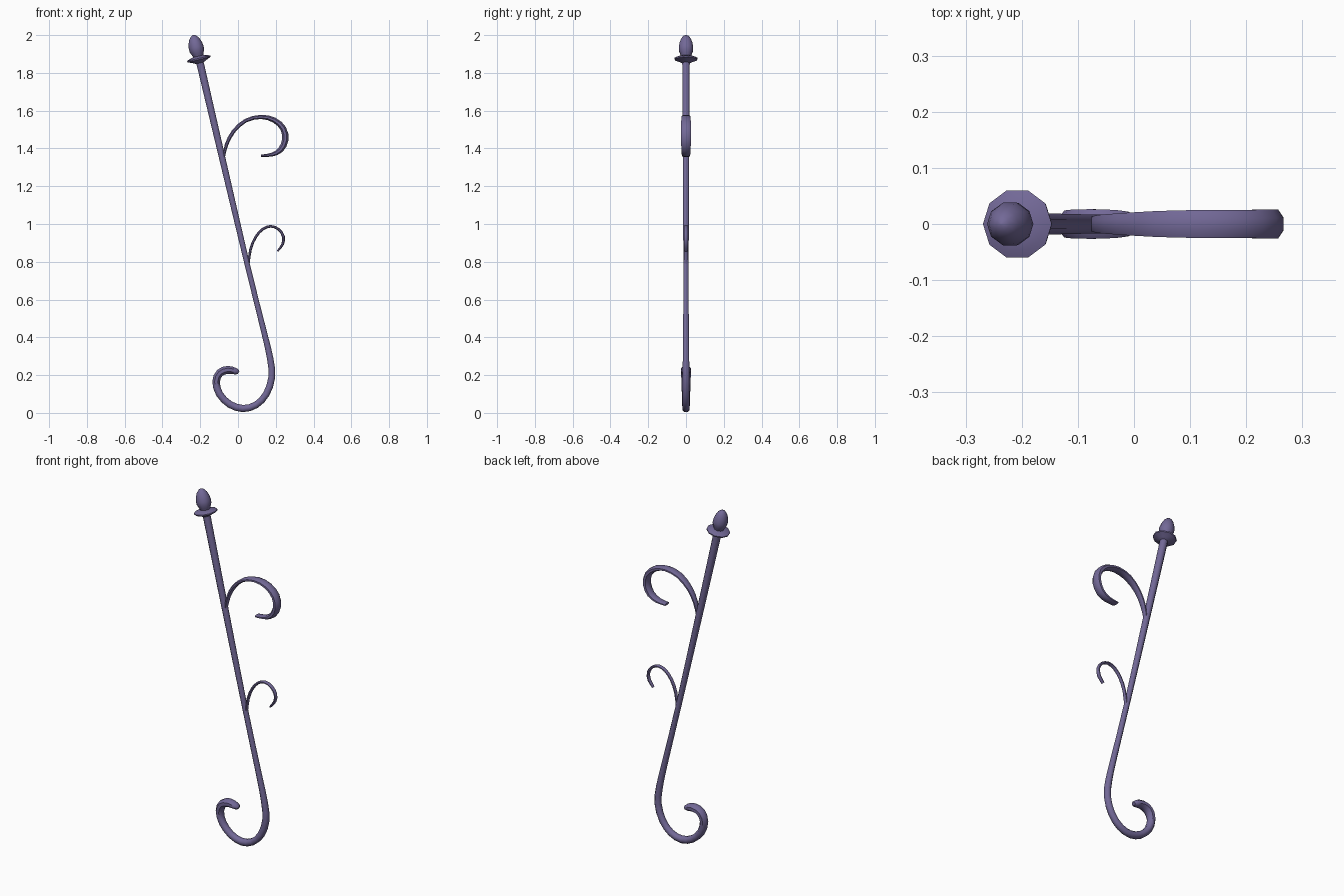
import bpy, bmesh, math
from mathutils import Vector, Matrix

if "Cube" in bpy.data.objects:
    bpy.data.objects.remove(bpy.data.objects["Cube"])

mat = bpy.data.materials.new("purple_iron")
mat.diffuse_color = (0.17, 0.14, 0.31, 1)
mat.use_nodes = True
mat.node_tree.nodes["Principled BSDF"].inputs["Base Color"].default_value = mat.diffuse_color


def finish(name, bm):
    bmesh.ops.recalc_face_normals(bm, faces=bm.faces)
    me = bpy.data.meshes.new(name)
    bm.to_mesh(me)
    bm.free()
    ob = bpy.data.objects.new(name, me)
    bpy.context.collection.objects.link(ob)
    me.materials.append(mat)
    bpy.ops.object.select_all(action='DESELECT')
    ob.select_set(True)
    bpy.context.view_layer.objects.active = ob
    bpy.ops.object.shade_smooth_by_angle(angle=math.radians(50))
    return ob


def catmull(pts, steps):
    """Smooth a list of (x, z, in-plane radius, y radius) points."""
    p = [Vector(q) for q in pts]
    p = [2 * p[0] - p[1]] + p + [2 * p[-1] - p[-2]]
    out = []
    for a, b, c, d in zip(p, p[1:], p[2:], p[3:]):
        for i in range(steps):
            t = i / steps
            out.append(0.5 * (2 * b + (c - a) * t + (2 * a - 5 * b + 4 * c - d) * t * t
                              + (3 * b - a - 3 * c + d) * t ** 3))
    return out + [p[-2]]


def bridge(bm, rings):
    for r, s in zip(rings, rings[1:]):
        n = len(r)
        for i in range(n):
            bm.faces.new((r[i], r[(i + 1) % n], s[(i + 1) % n], s[i]))


def sweep(name, pts, sides=8, steps=2):
    """Sweep an elliptical section along a path in the xz plane."""
    path = catmull(pts, steps)
    bm = bmesh.new()
    rings = []
    k = 1 / math.cos(math.pi / sides)
    for i, q in enumerate(path):
        a, b = path[max(i - 1, 0)], path[min(i + 1, len(path) - 1)]
        nx, nz = Vector((-(b[1] - a[1]), b[0] - a[0])).normalized()
        ring = []
        for j in range(sides):
            ang = 2 * math.pi * (j + 0.5) / sides
            u, v = k * q[2] * math.cos(ang), k * q[3] * math.sin(ang)
            ring.append(bm.verts.new((q[0] + nx * u, v, q[1] + nz * u)))
        rings.append(ring)
    bridge(bm, rings)
    bm.faces.new(rings[0])
    bm.faces.new(rings[-1])
    return finish(name, bm)


# main rod with hooked foot
sweep("main_rod", [
    (-0.205, 1.87, .020, .020), (-0.086, 1.36, .017, .017), (0.048, 0.79, .014, .014),
    (0.135, 0.44, .015, .015), (0.170, 0.29, .017, .017), (0.179, 0.19, .018, .018),
    (0.150, 0.10, .018, .018), (0.095, 0.042, .018, .019), (0.025, 0.023, .019, .019),
    (-0.045, 0.046, .019, .020), (-0.098, 0.10, .019, .022), (-0.116, 0.165, .020, .024),
    (-0.096, 0.212, .021, .026), (-0.053, 0.228, .021, .026), (-0.012, 0.220, .017, .022),
    (0.003, 0.213, .009, .012)])

# large upper scroll, flattened like a strap
sweep("upper_scroll", [
    (-0.076, 1.35, .006, .012), (-0.061, 1.42, .009, .016), (-0.024, 1.49, .010, .019),
    (0.04, 1.547, .010, .023), (0.12, 1.567, .011, .025), (0.192, 1.55, .014, .025),
    (0.240, 1.505, .016, .026), (0.250, 1.445, .017, .026), (0.225, 1.392, .015, .024),
    (0.178, 1.367, .010, .022), (0.122, 1.361, .006, .020)])

# small lower scroll
sweep("lower_scroll", [
    (0.054, 0.775, .006, .010), (0.066, 0.865, .007, .010), (0.093, 0.93, .007, .010),
    (0.13, 0.972, .007, .010), (0.173, 0.988, .007, .011), (0.215, 0.972, .007, .011),
    (0.240, 0.935, .008, .011), (0.236, 0.892, .007, .011), (0.209, 0.856, .005, .009)])


def lathe(name, profile, sides, mtx):
    bm = bmesh.new()
    rings = [[bm.verts.new((r * math.cos(2 * math.pi * i / sides),
                            r * math.sin(2 * math.pi * i / sides), z))
              for i in range(sides)] for r, z in profile]
    bridge(bm, rings)
    bm.faces.new(rings[0])
    bm.faces.new(rings[-1])
    bm.transform(mtx)
    return finish(name, bm)


# acorn finial, tilted along the rod
tilt = Matrix.Translation((-0.207, 0, 1.873)) @ Matrix.Rotation(-0.23, 4, 'Y')
lathe("finial_collar", [(.020, -.022), (.036, -.014), (.062, -.003), (.063, .004),
                        (.050, .010), (.028, .016)], 10, tilt)
lathe("finial_acorn", [(.025, .010), (.032, .028), (.039, .045), (.040, .064),
                       (.036, .087), (.027, .110), (.014, .126), (.002, .131)], 10, tilt)
